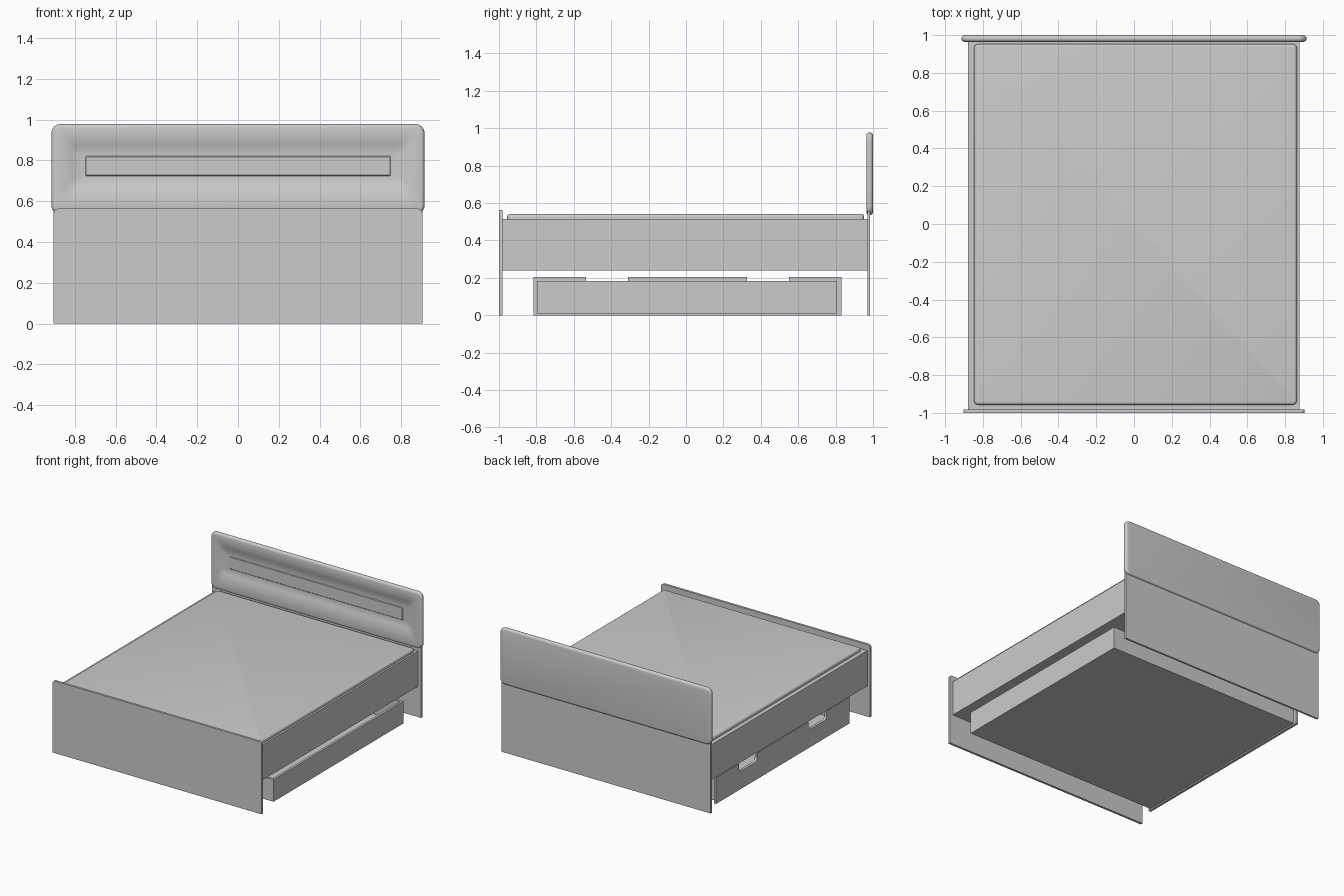
import bpy, bmesh, math

if "Cube" in bpy.data.objects:
    bpy.data.objects.remove(bpy.data.objects["Cube"])

grey = bpy.data.materials.new("light_grey")
grey.diffuse_color = (0.6, 0.6, 0.6, 1)
grey.use_nodes = True
grey.node_tree.nodes["Principled BSDF"].inputs["Base Color"].default_value = grey.diffuse_color


def finish(name, bm, smooth=False):
    bmesh.ops.recalc_face_normals(bm, faces=bm.faces)
    me = bpy.data.meshes.new(name)
    bm.to_mesh(me)
    bm.free()
    me.materials.append(grey)
    ob = bpy.data.objects.new(name, me)
    bpy.context.collection.objects.link(ob)
    if smooth:
        bpy.ops.object.select_all(action='DESELECT')
        ob.select_set(True)
        bpy.context.view_layer.objects.active = ob
        bpy.ops.object.shade_smooth_by_angle(angle=math.radians(35))
    return ob


def box(name, x0, x1, y0, y1, z0, z1):
    bm = bmesh.new()
    bmesh.ops.create_cube(bm, size=1)
    for v in bm.verts:
        v.co = ((x0 + x1) / 2 + v.co.x * (x1 - x0),
                (y0 + y1) / 2 + v.co.y * (y1 - y0),
                (z0 + z1) / 2 + v.co.z * (z1 - z0))
    return finish(name, bm)


def rounded_rect(a0, a1, b0, b1, r, n=6):
    pts = []
    for k, (ca, cb) in enumerate([(a1 - r, b1 - r), (a0 + r, b1 - r),
                                  (a0 + r, b0 + r), (a1 - r, b0 + r)]):
        for i in range(n + 1):
            t = math.pi / 2 * (k + i / n)
            pts.append((ca + r * math.cos(t), cb + r * math.sin(t)))
    return pts


def loft(name, loops, place):
    """Skin a stack of (outline, depth) loops and cap both ends."""
    bm = bmesh.new()
    rings = [[bm.verts.new(place(a, b, d)) for a, b in pts] for pts, d in loops]
    for r0, r1 in zip(rings, rings[1:]):
        for i in range(len(r0)):
            j = (i + 1) % len(r0)
            bm.faces.new((r0[i], r0[j], r1[j], r1[i]))
    bm.faces.new(rings[0])
    bm.faces.new(rings[-1])
    return finish(name, bm, True)


def along_y(a, b, d):
    return (a, d, b)


def along_x(a, b, d):
    return (d, a, b)


def along_z(a, b, d):
    return (a, b, d)


# padded headboard: round rim, then a shallow recess and a raised inner bar
R = 0.018
loops = []
for i in range(9):
    t = math.pi / 2 - math.pi * i / 8
    s = R * (1 - math.cos(t))
    loops.append((rounded_rect(-0.914 + s, 0.914 - s, 0.535 + s, 0.978 - s, 0.045 - s),
                  0.982 + R * math.sin(t)))
for hx, z0, z1, r, y in [(0.82, 0.665, 0.885, 0.04, 0.964),
                         (0.812, 0.673, 0.877, 0.032, 0.969),
                         (0.748, 0.723, 0.821, 0.006, 0.969),
                         (0.744, 0.727, 0.817, 0.004, 0.965)]:
    loops.append((rounded_rect(-hx, hx, z0, z1, r), y))
loft("headboard_pad", loops, along_y)
box("headboard_panel", -0.903, 0.903, 0.97, 0.985, 0, 0.56)

# footboard with softened top corners
r = 0.02
foot = [(-0.903, 0), (0.903, 0)]
foot += [p for p in rounded_rect(-0.903, 0.903, 0, 0.563, r)[:14]]
loft("footboard", [(foot, -1.0), (foot, -0.982)], along_y)

# bed base and mattress
box("bed_base", -0.88, 0.877, -0.982, 0.97, 0.24, 0.515)
loops = [(rounded_rect(-0.847, 0.862, -0.957, 0.953, 0.022), 0.505)]
for i in range(5):
    t = math.pi / 2 * i / 4
    s = 0.014 * (1 - math.cos(t))
    loops.append((rounded_rect(-0.847 + s, 0.862 - s, -0.957 + s, 0.953 - s, 0.022 - s),
                  0.527 + 0.014 * math.sin(t)))
loft("mattress", loops, along_z)

# drawer front with two rounded hand notches
face = [(-0.815, 0.205), (-0.815, 0), (0.831, 0), (0.831, 0.205)]
for y0, y1 in [(0.325, 0.55), (-0.535, -0.31)]:
    lower = rounded_rect(y0, y1, 0.14, 0.26, 0.03)[14:]  # two lower corners
    face += [(y1, 0.205)] + lower[::-1] + [(y0, 0.205)]
loft("drawer_front", [(face, -0.842), (face, -0.822)], along_x)

# open drawer tray
box("drawer_floor", -0.822, 0.865, -0.797, 0.807, 0.01, 0.025)
box("drawer_back", 0.848, 0.865, -0.797, 0.807, 0.025, 0.183)
for name, y in [("drawer_side_near", -0.797), ("drawer_side_far", 0.79)]:
    box(name, -0.822, 0.848, y, y + 0.017, 0.025, 0.183)
